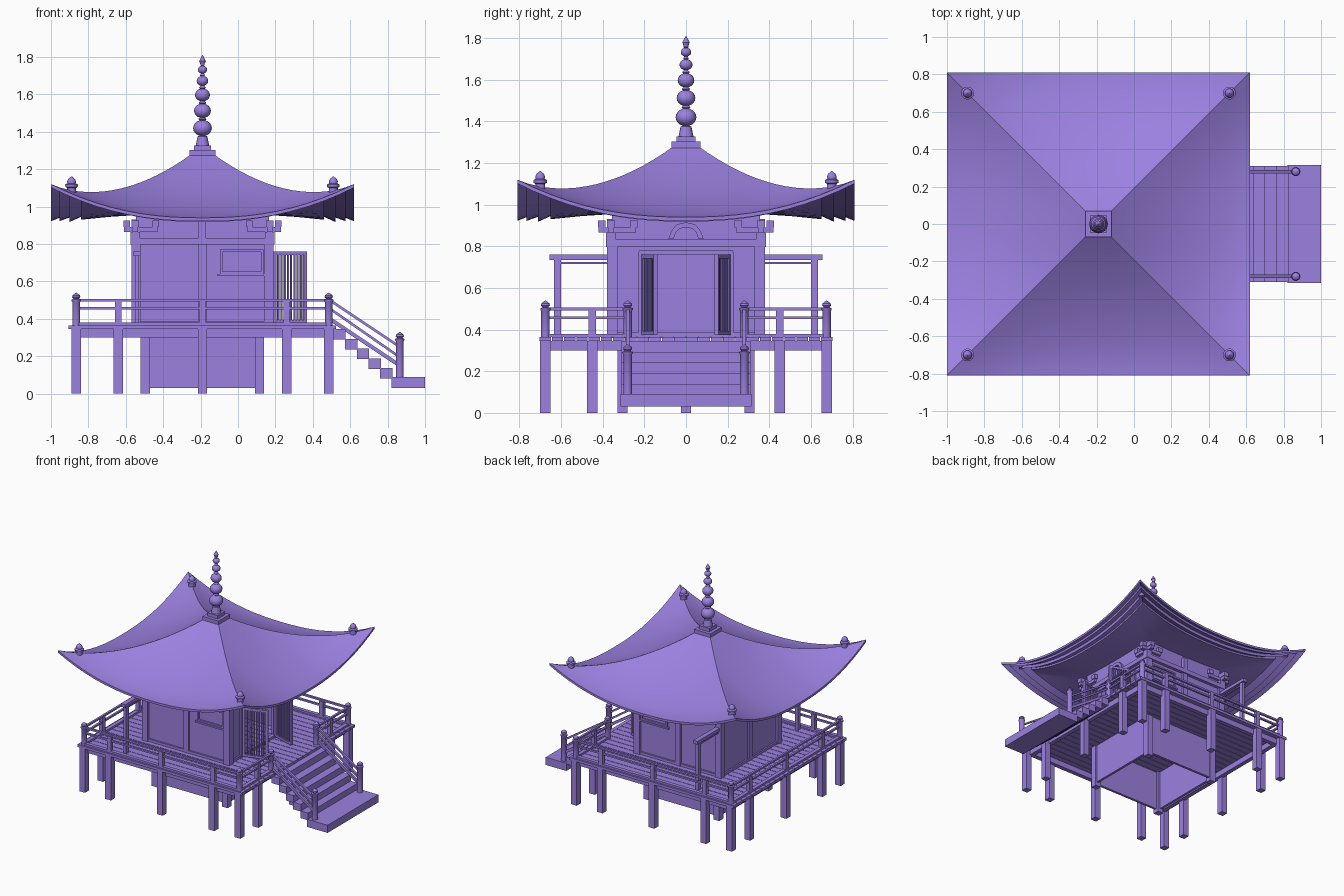
import bpy, bmesh, math
from mathutils import Matrix, Vector

if "Cube" in bpy.data.objects:
    bpy.data.objects.remove(bpy.data.objects["Cube"])

CX = -0.19  # the hall sits left of centre; all parts are built around its axis
I = Matrix.Identity(4)
QUARTERS = [Matrix.Rotation(k * math.pi / 2, 4, 'Z') for k in range(4)]
MAT = bpy.data.materials.new("violet")
MAT.diffuse_color = (0.33, 0.22, 0.75, 1)
MAT.use_nodes = True
MAT.node_tree.nodes["Principled BSDF"].inputs["Base Color"].default_value = MAT.diffuse_color


class Part:
    def __init__(self):
        self.bm = bmesh.new()

    def box(self, x0, x1, y0, y1, z0, z1, m=I):
        c = Matrix.Translation(((x0 + x1) / 2, (y0 + y1) / 2, (z0 + z1) / 2))
        s = Matrix.Diagonal((x1 - x0, y1 - y0, z1 - z0, 1))
        bmesh.ops.create_cube(self.bm, size=1, matrix=m @ c @ s)

    def bar(self, p, q, w, h):
        p, q = Vector(p), Vector(q)
        m = Matrix.Translation(p) @ (q - p).to_track_quat('X', 'Z').to_matrix().to_4x4()
        self.box(0, (q - p).length, -w / 2, w / 2, -h / 2, h / 2, m)

    def loft(self, rings):
        rows = [[self.bm.verts.new(p) for p in r] for r in rings]
        n = len(rows[0])
        for a, b in zip(rows, rows[1:]):
            for i in range(n):
                j = (i + 1) % n
                self.bm.faces.new((a[i], a[j], b[j], b[i]))
        self.bm.faces.new(rows[0][::-1])
        self.bm.faces.new(rows[-1])

    def lathe(self, profile, x, y, z, seg=14):
        self.loft([[(x + r * math.cos(a), y + r * math.sin(a), z + h)
                    for a in (2 * math.pi * i / seg for i in range(seg))] for r, h in profile])

    def done(self, name, smooth=0):
        bmesh.ops.translate(self.bm, verts=self.bm.verts, vec=(CX, 0, 0))
        bmesh.ops.recalc_face_normals(self.bm, faces=self.bm.faces)
        me = bpy.data.meshes.new(name)
        self.bm.to_mesh(me)
        self.bm.free()
        me.materials.append(MAT)
        ob = bpy.data.objects.new(name, me)
        bpy.context.collection.objects.link(ob)
        if smooth:
            bpy.ops.object.select_all(action='DESELECT')
            ob.select_set(True)
            bpy.context.view_layer.objects.active = ob
            bpy.ops.object.shade_smooth_by_angle(angle=math.radians(smooth))


# Stilts and edge beams below the veranda
p = Part()
for m in QUARTERS:
    for y in (-.675, -.45, 0, .45):
        p.box(.65, .70, y - .025, y + .025, 0, .345, m)
p.done("veranda_stilts")
p = Part()
for m in QUARTERS:
    p.box(.63, .665, -.665, .665, .30, .345, m)
p.done("veranda_beams")

# Veranda boards
p = Part()
N = 24
w = 1.41 / N
for i in range(N):
    y = -.705 + i * w
    p.box(-.715, .715, y + .002, y + w - .002, .345, .365)
p.done("veranda_boards")

# Hollow foundation walls with corner posts
p = Part()
for m in QUARTERS:
    p.box(.30, .32, -.32, .32, .03, .345, m)
    p.box(.28, .33, .28, .33, 0, .345, m)
p.done("foundation")

# Hall walls: the stair side (k = 0) has a doorway
p = Part()
for k, m in enumerate(QUARTERS):
    if k:
        p.box(.34, .36, -.36, .36, .36, .82, m)
    else:
        for s in (-1, 1):
            a, b = sorted((s * .20, s * .36))
            p.box(.34, .36, a, b, .36, .82, m)
        p.box(.34, .36, -.20, .20, .76, .82, m)
    p.box(.34, .355, -.355, .355, .82, .97, m)
p.done("hall_walls")
p = Part()
for k, m in enumerate(QUARTERS):
    p.box(.33, .38, .33, .38, .36, .81, m)
    if k:
        p.box(.34, .375, -.022, .022, .36, .81, m)
p.done("pillars")
p = Part()
for m in QUARTERS:
    p.box(.345, .385, -.385, .385, .797, .832, m)
    p.box(.345, .372, -.372, .372, .365, .385, m)
p.done("wall_bands")

# Stacked brackets under the eaves
p = Part()
for k, m in enumerate(QUARTERS):
    p.box(.335, .385, .335, .385, .832, .865, m)
    p.box(.345, .375, .24, .42, .865, .89, m)
    p.box(.24, .42, .345, .375, .865, .89, m)
    for y in (.25, .36, .405):
        p.box(.34, .38, y - .018, y + .018, .89, .925, m)
        p.box(y - .018, y + .018, .34, .38, .89, .925, m)
    if k:
        p.box(.345, .38, -.02, .02, .832, .93, m)
p.done("eave_brackets")

# Curved strut above the doorway
p = Part()
arch = [(.085, .835), (.07, .875), (.045, .905), (0, .915)]
inner = [(.06, .835), (.05, .865), (.03, .885), (0, .89)]
full = lambda c: c + [(-y, z) for y, z in c[-2::-1]]
out = full(arch) + full(inner)[::-1]
p.loft([[(x, y, z) for y, z in out] for x in (.35, .378)])
p.done("curved_strut")

# Door frame and two half-open lattice doors
p = Part()
for s in (-1, 1):
    p.box(.345, .375, s * .215 - .012, s * .215 + .012, .365, .775)
p.box(.345, .375, -.225, .225, .76, .78)
p.done("door_frame")
p = Part()
for s in (-1, 1):
    m = Matrix.Translation((.375, s * .205, 0)) @ Matrix.Rotation(-s * .31, 4, 'Z')
    for x in (0, .172):
        p.box(x, x + .018, -.01, .01, .375, .76, m)
    for z in (.375, .742):
        p.box(0, .19, -.01, .01, z, z + .018, m)
    for i in range(1, 9):
        x = .014 + i * .018
        p.box(x - .004, x + .004, -.006, .006, .38, .75, m)
p.done("lattice_doors")

# Side windows
p = Part()
for s in (-1, 1):
    m = Matrix.Diagonal((1, s, 1, 1))
    for x in (.095, .313):
        p.box(x, x + .012, .35, .372, .635, .77, m)
    for z in (.64, .758):
        p.box(.095, .325, .35, .372, z, z + .012, m)
    p.box(.08, .335, .35, .38, .628, .64, m)
p.done("window_frames")

# Wing frames at the rear corners
p = Part()
for s in (-1, 1):
    m = Matrix.Diagonal((1, s, 1, 1))
    p.box(-.362, -.338, .60, .635, .365, .735, m)
    p.box(-.368, -.332, .36, .655, .735, .76, m)
    p.box(-.358, -.342, .36, .60, .715, .725, m)
p.done("wing_frames")

# Roof: square rings, given as half width, mid-side height, corner lift
rings = []
for i in range(17):
    s = i / 16
    rings.append((.06 + .75 * s, 1.28 - .34 * (1 - (1 - s) ** 1.6), .18 * s * s))
rings += [(.81, .922, .18), (.765, .94, .163), (.765, .922, .163), (.71, .942, .142),
          (.71, .918, .142), (.65, .945, .115), (.65, .93, .115), (.50, .945, .05), (.35, .955, .01)]
TS = [-1 + i / 10 for i in range(20)]
p = Part()
p.loft([[m @ Vector((d, d * t, z + lift * abs(t) ** 2.3)) for m in QUARTERS for t in TS]
        for d, z, lift in rings])
p.done("roof", 30)

# Finial: stepped base, flared foot and a string of shrinking balls
p = Part()
p.box(-.07, .07, -.07, .07, 1.265, 1.302)
p.box(-.045, .045, -.045, .045, 1.30, 1.328)
p.done("finial_base")
p = Part()
prof = [(.036, 1.325), (.026, 1.375)]
for z, r in ((1.42, .05), (1.512, .045), (1.597, .04), (1.672, .031), (1.732, .025)):
    prof += [(r * math.cos(a), z + r * .86 * math.sin(a))
             for a in (math.radians(d) for d in range(-72, 73, 18))]
    prof += [(.018 * r / .04, z + r * .95)]
prof += [(.012, 1.765), (.018, 1.778), (.012, 1.79), (.001, 1.81)]
p.lathe(prof, 0, 0, 0, 16)
p.done("finial", 40)

# Jewels on the four hips
p = Part()
knob = [(.024, 0), (.024, .04), (.033, .045), (.034, .058), (.022, .064),
        (.024, .075), (.018, .088), (.001, .102)]
for x in (-.7, .7):
    for y in (-.7, .7):
        p.lathe(knob, x, y, 1.06)
p.done("hip_jewels", 40)


# Capped round posts of the railing
def post(p, x, y, z, h):
    p.lathe([(.021, 0), (.021, h - .05), (.025, h - .045), (.025, h - .037), (.014, h - .033),
             (.022, h - .024), (.02, h - .014), (.001, h)], x, y, z)


p = Part()
for x in (-.675, .675):
    for y in (-.675, .675):
        post(p, x, y, .365, .175)
for y in (-.28, .28):
    post(p, .675, y, .365, .175)
    post(p, 1.055, y, .085, .245)
p.done("railing_posts", 40)

# Veranda rails, open on the stair side
p = Part()
for k, m in enumerate(QUARTERS):
    for a, b in ([(-.675, .675)] if k else [(-.675, -.28), (.28, .675)]):
        p.box(.667, .683, a, b, .492, .506, m)
        p.box(.667, .683, a, b, .45, .463, m)
        p.box(.66, .69, a, b, .365, .38, m)
    for y in ((-.45, 0, .45) if k else (-.45, .45)):
        p.box(.66, .69, y - .017, y + .017, .38, .495, m)
p.done("veranda_rails")

# Steps, ground slab and sloping rails
p = Part()
for i in range(5):
    x, z = .70 + .0625 * i, .345 - .052 * i
    p.box(x, x + .066, -.31, .31, z - .056, z)
p.done("stair_steps")
p = Part()
p.box(1.01, 1.19, -.315, .315, .03, .09)
p.done("stair_slab")
p = Part()
for y in (-.28, .28):
    for z0, z1, h in ((.50, .25, .013), (.455, .195, .013), (.40, .15, .02)):
        p.bar((.68, y, z0), (1.055, y, z1), .018, h)
p.done("stair_rails")
